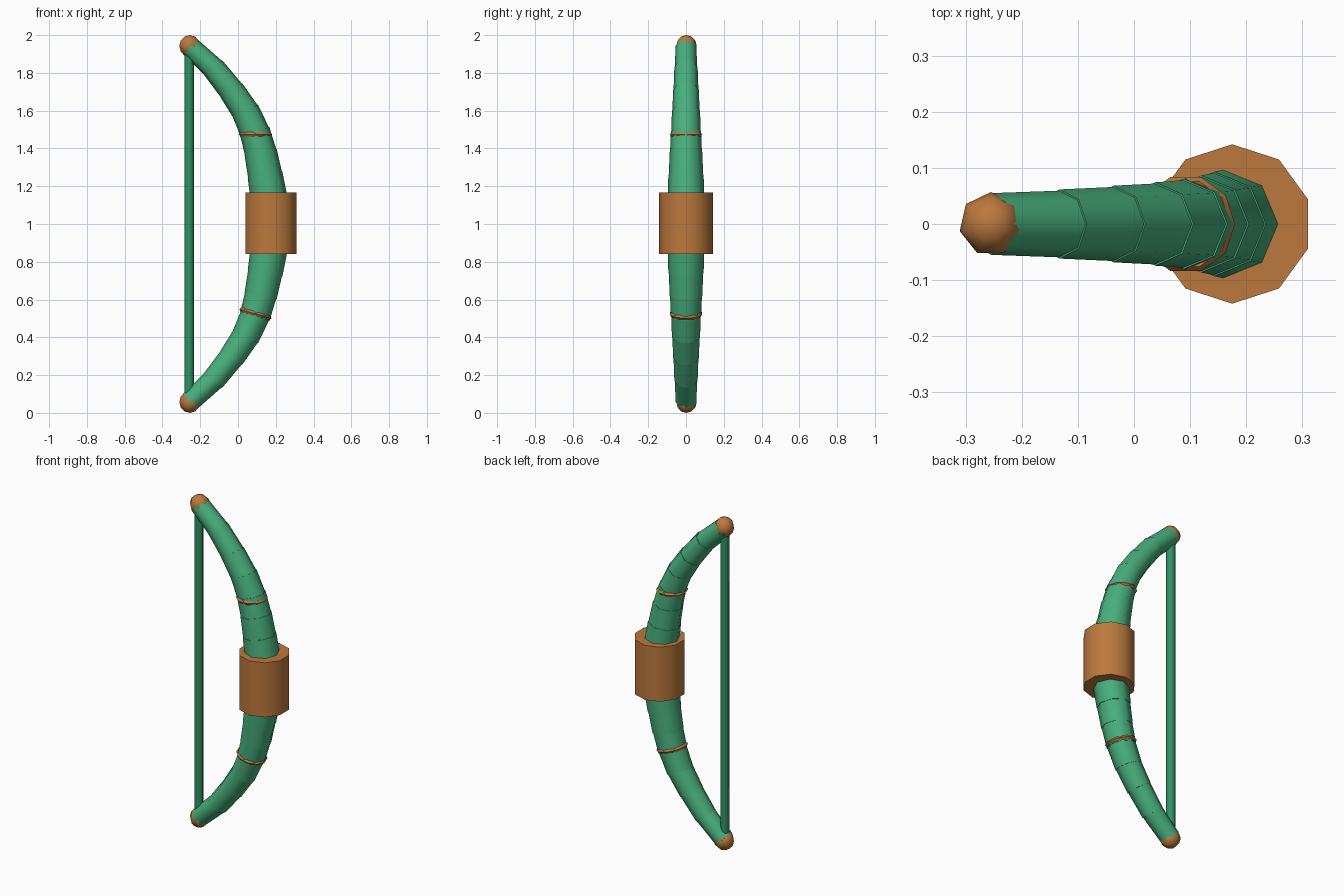
import bpy, math
from mathutils import Vector

cube = bpy.data.objects.get("Cube")
if cube:
    bpy.data.objects.remove(cube, do_unlink=True)


def material(name, rgb):
    mat = bpy.data.materials.new(name)
    mat.use_nodes = True
    mat.diffuse_color = (*rgb, 1)
    mat.node_tree.nodes["Principled BSDF"].inputs["Base Color"].default_value = (*rgb, 1)
    return mat


GREEN = material("bamboo green", (0.065, 0.43, 0.21))
DARK = material("string green", (0.028, 0.29, 0.13))
TAN = material("wood brown", (0.50, 0.19, 0.047))


def finish(name, mat):
    obj = bpy.context.object
    obj.name = name
    obj.data.materials.append(mat)
    bpy.ops.object.shade_smooth_by_angle(angle=math.radians(60))
    return obj


def tapered_rod(name, mat, start, end, r1, r2, sides):
    """Tapered cylinder between two points in the XZ plane."""
    start, end = Vector(start), Vector(end)
    d = end - start
    bpy.ops.mesh.primitive_cone_add(vertices=sides, radius1=r1, radius2=r2, depth=d.length,
                                    location=(start + end) / 2,
                                    rotation=(0, math.atan2(d.x, d.z), 0))
    return finish(name, mat)


# Limb centre line as (x, height above the middle)
path = [(0.17, 0.0), (0.163, 0.14), (0.145, 0.25), (0.122, 0.37), (0.092, 0.48),
        (0.043, 0.59), (-0.03, 0.70), (-0.125, 0.82), (-0.255, 0.94)]


def limb_radius(h):
    return 0.105 - 0.052 * h / 0.94


# Curved limbs of overlapping segments, with a tip knob and a binding ring each
for side, sign in (("upper", 1), ("lower", -1)):
    for i, (a, b) in enumerate(zip(path, path[1:])):
        p = Vector((a[0], 0, 1 + sign * a[1]))
        q = Vector((b[0], 0, 1 + sign * b[1]))
        overlap = (q - p).normalized() * 0.012
        last = i == len(path) - 2
        tapered_rod(f"{side}_limb_segment_{i + 1}", GREEN, p, q if last else q + overlap,
                    limb_radius(a[1]), limb_radius(b[1]) + 0.002, 8)

    bpy.ops.mesh.primitive_uv_sphere_add(segments=7, ring_count=6, radius=0.057,
                                         location=(-0.255, 0, 1 + sign * 0.943))
    finish(f"{side}_tip_knob", TAN)

    bpy.ops.mesh.primitive_torus_add(major_segments=10, minor_segments=5,
                                     major_radius=0.076, minor_radius=0.012,
                                     location=(0.092, 0, 1 + sign * 0.475),
                                     rotation=(0, 0 if sign > 0 else math.radians(16), 0))
    finish(f"{side}_binding_ring", TAN)

# Grip and bowstring
tapered_rod("grip", TAN, (0.175, 0, 0.84), (0.175, 0, 1.168), 0.142, 0.142, 10)
tapered_rod("bowstring", DARK, (-0.259, 0, 0.06), (-0.259, 0, 1.94), 0.025, 0.025, 8)
